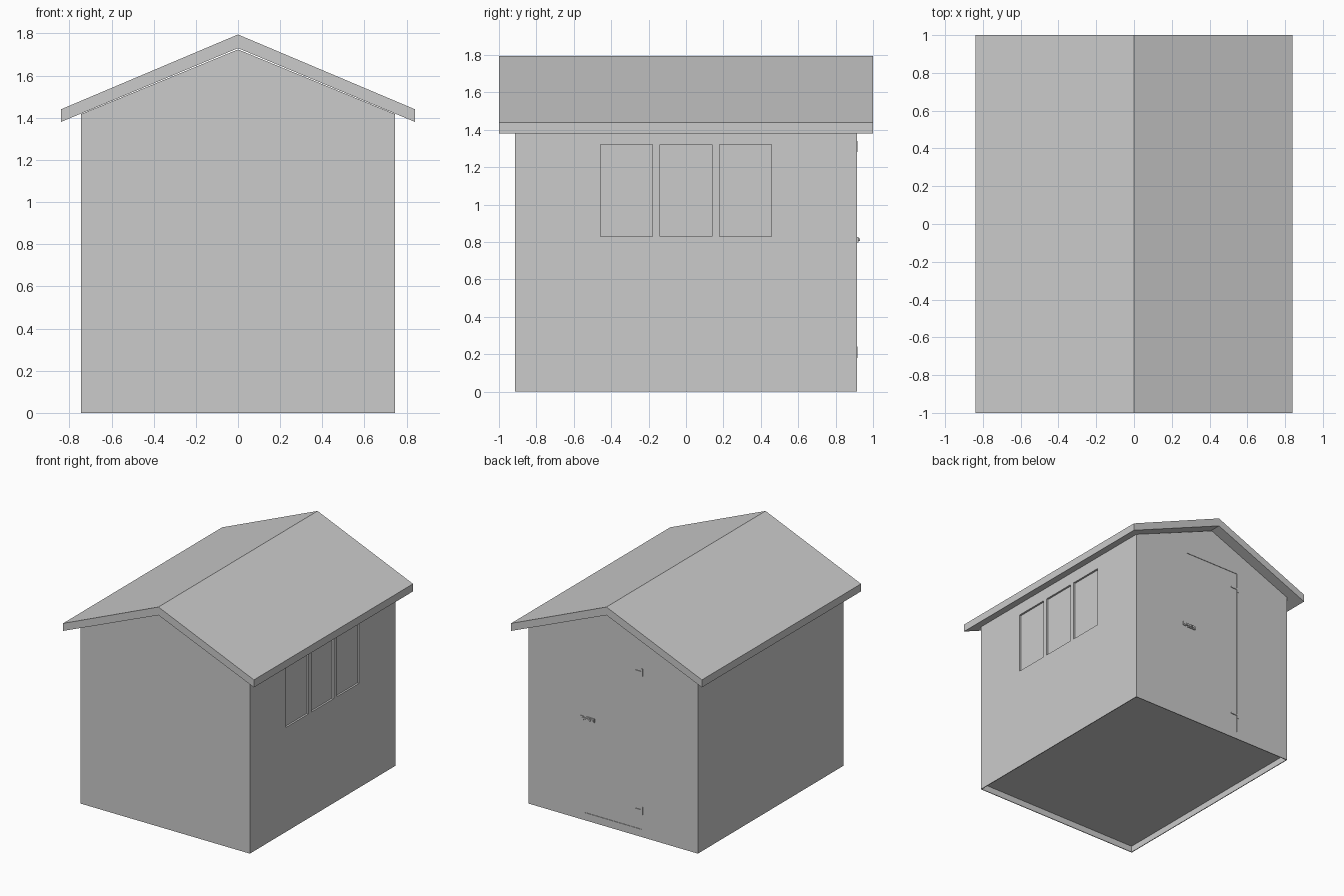
import bpy, bmesh
from mathutils import Matrix, Vector

if "Cube" in bpy.data.objects:
    bpy.data.objects.remove(bpy.data.objects["Cube"])


def finish(name, bm):
    bmesh.ops.recalc_face_normals(bm, faces=bm.faces)
    mesh = bpy.data.meshes.new(name)
    bm.to_mesh(mesh)
    bm.free()
    obj = bpy.data.objects.new(name, mesh)
    bpy.context.collection.objects.link(obj)
    return obj


def add_box(bm, lo, hi):
    lo, hi = Vector(lo), Vector(hi)
    size = Matrix.Diagonal((*(hi - lo), 1))
    bmesh.ops.create_cube(bm, size=1, matrix=Matrix.Translation((lo + hi) / 2) @ size)


def boxes(name, pairs):
    bm = bmesh.new()
    for lo, hi in pairs:
        add_box(bm, lo, hi)
    return finish(name, bm)


def prism(name, profile, half_depth):
    """Extrude an x-z profile symmetrically along y."""
    bm = bmesh.new()
    face = bm.faces.new([bm.verts.new((x, -half_depth, z)) for x, z in profile])
    new = bmesh.ops.extrude_face_region(bm, geom=[face])["geom"]
    verts = [v for v in new if isinstance(v, bmesh.types.BMVert)]
    bmesh.ops.translate(bm, verts=verts, vec=(0, 2 * half_depth, 0))
    return finish(name, bm)


W, D = 0.745, 0.915          # half width and half depth of the walls

# Walls with gables
walls = prism("walls", [(-W, 0), (W, 0), (W, 1.417), (0, 1.724), (-W, 1.417)], D)

# Recesses: underside, shallow door, three windows on the right wall
cuts = [((-W + 0.006, -D + 0.006, -0.1), (W - 0.006, D - 0.006, 0.05)),
        ((-0.25, D - 0.004, 0.06), (0.25, D + 0.1, 1.44))]
for i in (-1, 0, 1):
    y = i * 0.318
    cuts.append(((W - 0.015, y - 0.14, 0.83), (W + 0.1, y + 0.14, 1.32)))
cutter = boxes("recess_cutter", cuts)
cutter.hide_render = True
mod = walls.modifiers.new("recesses", "BOOLEAN")
mod.operation = "DIFFERENCE"
mod.solver = "EXACT"
mod.object = cutter
bpy.context.view_layer.objects.active = walls
bpy.ops.object.modifier_apply(modifier=mod.name)
bpy.data.objects.remove(cutter)

# Roof slab
prism("roof", [(-0.84, 1.38), (0, 1.73), (0.84, 1.38),
               (0.84, 1.44), (0, 1.795), (-0.84, 1.44)], 1.0)

# Door hinges: upright leaf and a short strap
for name, z in (("lower_hinge", 0.21), ("upper_hinge", 1.31)):
    boxes(name, [((-0.262, D - 0.005, z - 0.03), (-0.248, D + 0.003, z + 0.03)),
                 ((-0.25, D - 0.005, z - 0.006), (-0.195, D + 0.002, z + 0.006))])

# Sliding bolt: keeper on the frame, plate on the door, rod and knob
boxes("door_bolt", [((0.255, D - 0.005, 0.797), (0.285, D + 0.006, 0.827)),
                    ((0.165, D - 0.005, 0.797), (0.235, D + 0.004, 0.827)),
                    ((0.17, D - 0.002, 0.807), (0.28, D + 0.008, 0.817)),
                    ((0.195, D, 0.805), (0.207, D + 0.014, 0.819))])
